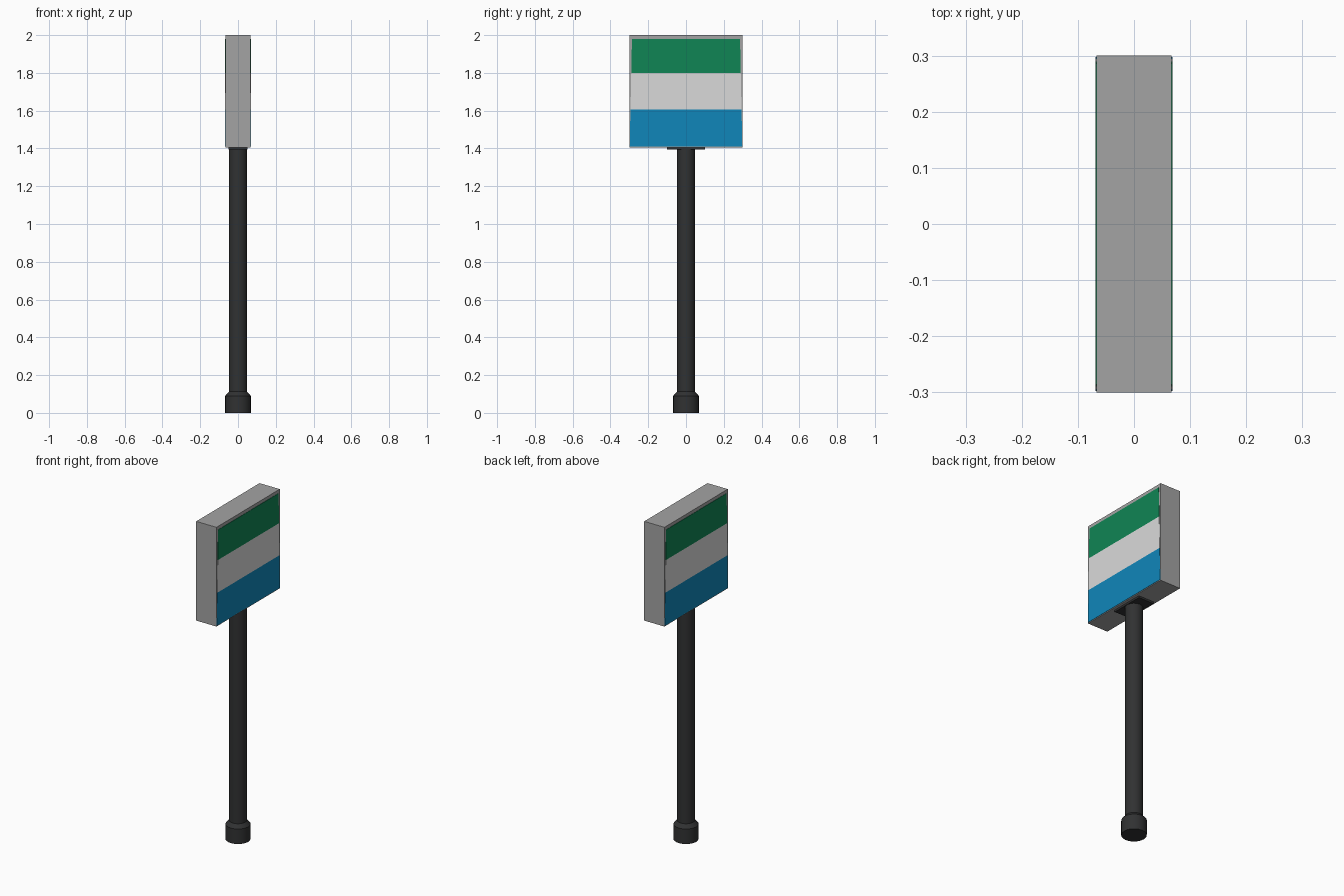
import bpy, bmesh, math

if "Cube" in bpy.data.objects:
    bpy.data.objects.remove(bpy.data.objects["Cube"])


def material(name, rgb):
    m = bpy.data.materials.new(name)
    m.diffuse_color = (*rgb, 1.0)
    m.use_nodes = True
    m.node_tree.nodes["Principled BSDF"].inputs["Base Color"].default_value = m.diffuse_color
    return m


GREY = material("casing grey", (0.37, 0.37, 0.37))
DARK = material("pole black", (0.03, 0.031, 0.032))
GREEN = material("stripe green", (0.005, 0.235, 0.09))
WHITE = material("stripe white", (0.70, 0.70, 0.70))
BLUE = material("stripe blue", (0.005, 0.24, 0.49))


def finish(name, bm, mat):
    bmesh.ops.recalc_face_normals(bm, faces=bm.faces)
    me = bpy.data.meshes.new(name)
    bm.to_mesh(me)
    bm.free()
    me.materials.append(mat)
    ob = bpy.data.objects.new(name, me)
    bpy.context.collection.objects.link(ob)
    return ob


def box(name, half_x, half_y, z0, z1, mat):
    bm = bmesh.new()
    bmesh.ops.create_cube(bm, size=1)
    for v in bm.verts:
        v.co = (v.co.x * 2 * half_x, v.co.y * 2 * half_y, z0 if v.co.z < 0 else z1)
    return finish(name, bm, mat)


def lathe(name, profile, sides, mat):
    bm = bmesh.new()
    rings = [[bm.verts.new((r * math.cos(2 * math.pi * i / sides),
                            r * math.sin(2 * math.pi * i / sides), z))
              for i in range(sides)] for r, z in profile]
    for a, b in zip(rings, rings[1:]):
        for i in range(sides):
            j = (i + 1) % sides
            bm.faces.new((a[i], a[j], b[j], b[i]))
    bm.faces.new(rings[0])
    bm.faces.new(rings[-1])
    return finish(name, bm, mat)


# Pole with a wider foot
pole = lathe("pole", [(0.068, 0), (0.068, 0.09), (0.048, 0.112), (0.048, 1.40)], 24, DARK)
bpy.context.view_layer.objects.active = pole
pole.select_set(True)
bpy.ops.object.shade_smooth_by_angle(angle=math.radians(30))

# Mounting plate and sign casing
box("mounting_plate", 0.05, 0.10, 1.394, 1.41, DARK)
box("sign_casing", 0.067, 0.30, 1.405, 2.0, GREY)

# Striped panels on both faces, slightly narrower at the top
Z_LOW, Z_HIGH = 1.41, 1.98


def half_width(z):
    return 0.298 - 0.012 * (z - Z_LOW) / (Z_HIGH - Z_LOW)


stripes = [("blue", Z_LOW, 1.606, BLUE), ("white", 1.606, 1.80, WHITE),
           ("green", 1.80, Z_HIGH, GREEN)]
for side, sx in (("right", 1), ("left", -1)):
    for colour, z0, z1, mat in stripes:
        plate = box(f"{colour}_stripe_{side}", 0.0015, 1, z0, z1, mat)
        for v in plate.data.vertices:
            v.co.x += sx * 0.0675
            v.co.y *= half_width(v.co.z)
